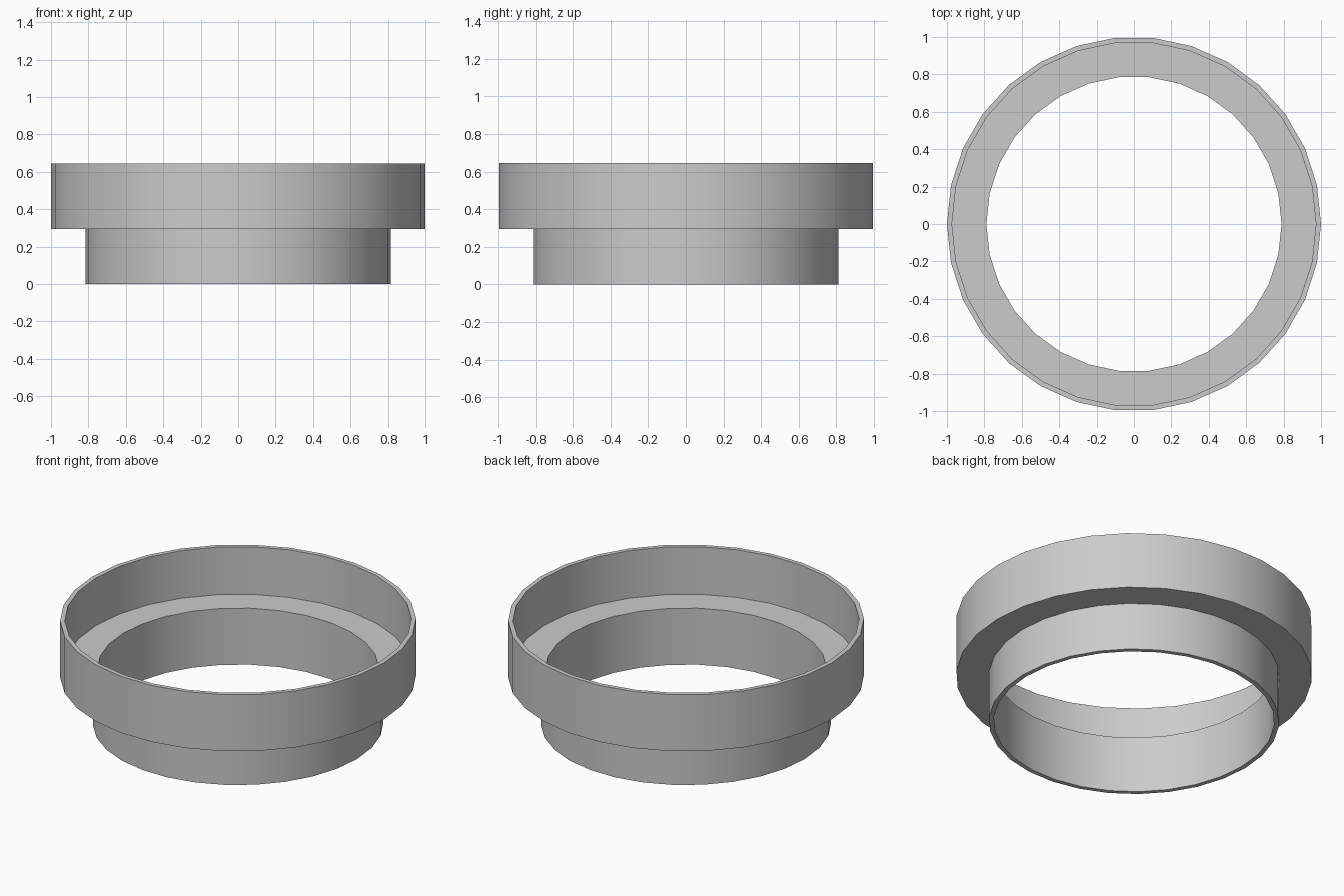
import bpy
import bmesh
from math import cos, sin, tau, radians

cube = bpy.data.objects.get("Cube")
if cube:
    bpy.data.objects.remove(cube, do_unlink=True)

SIDES = 30
WALL = 0.027
R_TOP, R_LOW = 1.0, 0.816
HEIGHT, STEP, SHELF = 0.645, 0.295, 0.35

# Closed wall section (radius, height), counter-clockwise from the outer foot
profile = [
    (R_LOW, 0), (R_LOW, STEP), (R_TOP, STEP), (R_TOP, HEIGHT),
    (R_TOP - WALL, HEIGHT), (R_TOP - WALL, SHELF),
    (R_LOW - WALL, SHELF), (R_LOW - WALL, 0),
]

# Plain grey finish
grey = bpy.data.materials.new("grey")
grey.use_nodes = True
colour = (0.6, 0.6, 0.6, 1)
grey.diffuse_color = colour
grey.node_tree.nodes["Principled BSDF"].inputs["Base Color"].default_value = colour

# Stepped ring: sweep the section around the vertical axis
bm = bmesh.new()
rings = []
for i in range(SIDES):
    a = tau * i / SIDES
    rings.append([bm.verts.new((r * cos(a), r * sin(a), z)) for r, z in profile])
for i, ring in enumerate(rings):
    after = rings[(i + 1) % SIDES]
    for j in range(len(profile)):
        k = (j + 1) % len(profile)
        bm.faces.new((ring[j], after[j], after[k], ring[k]))
bmesh.ops.recalc_face_normals(bm, faces=bm.faces)

mesh = bpy.data.meshes.new("stepped_ring")
bm.to_mesh(mesh)
bm.free()
mesh.materials.append(grey)
ring_object = bpy.data.objects.new("stepped_ring", mesh)
bpy.context.collection.objects.link(ring_object)

# Smooth round walls with crisp rims
bpy.ops.object.select_all(action="DESELECT")
ring_object.select_set(True)
bpy.context.view_layer.objects.active = ring_object
bpy.ops.object.shade_smooth_by_angle(angle=radians(30))
